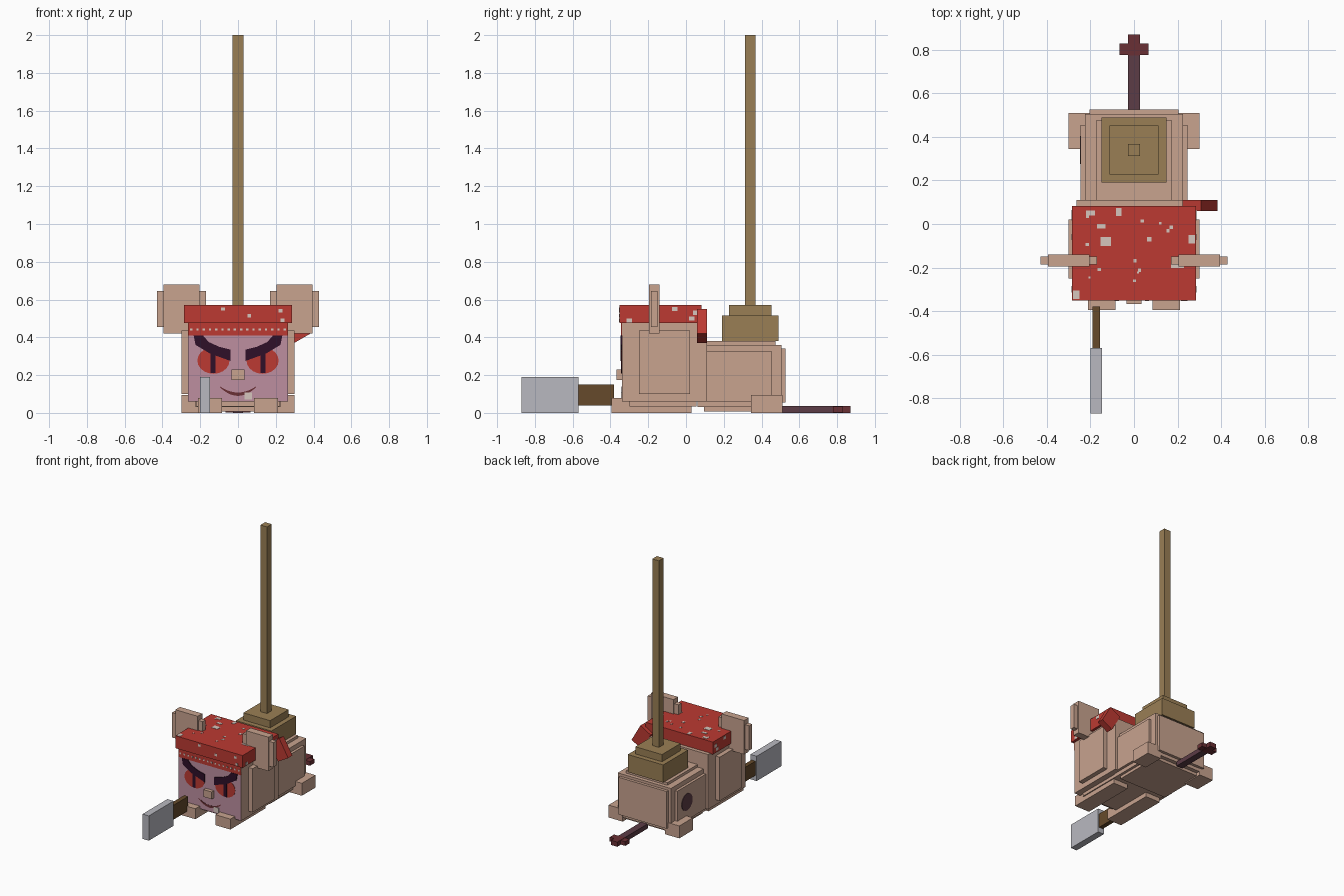
import bpy, bmesh, math, random
from mathutils import Matrix

if "Cube" in bpy.data.objects:
    bpy.data.objects.remove(bpy.data.objects["Cube"])

random.seed(4)


def colour(name, hex_code):
    """One flat material from an sRGB hex code."""
    def lin(c):
        return c / 12.92 if c <= 0.04045 else ((c + 0.055) / 1.055) ** 2.4
    m = bpy.data.materials.new(name)
    rgb = [lin(int(hex_code[i:i + 2], 16) / 255) for i in (0, 2, 4)]
    m.diffuse_color = (*rgb, 1)
    m.use_nodes = True
    m.node_tree.nodes["Principled BSDF"].inputs["Base Color"].default_value = m.diffuse_color
    return m


SKIN = colour("skin", "C8A38F")
RED = colour("cloth_red", "BC3A32")
MAUVE = colour("face_mauve", "BD8FA0")
DARK = colour("dark_purple", "2E1028")
WOOD = colour("pole_wood", "9A7F55")
STEEL = colour("steel", "B9B9C0")
BROWN = colour("handle_brown", "664A2B")
TAIL = colour("tail_plum", "5C3C46")
MAROON = colour("maroon", "6A3035")
PALE = colour("pale_speck", "D6C6BE")


def finish(name, bm, *mats):
    bmesh.ops.recalc_face_normals(bm, faces=bm.faces)
    mesh = bpy.data.meshes.new(name)
    bm.to_mesh(mesh)
    bm.free()
    for m in mats:
        mesh.materials.append(m)
    ob = bpy.data.objects.new(name, mesh)
    bpy.context.collection.objects.link(ob)
    return ob


def add_box(bm, x, y, z):
    """Add a box given as (min, max) on each axis."""
    size = [b - a for a, b in (x, y, z)]
    mid = [(a + b) / 2 for a, b in (x, y, z)]
    bmesh.ops.create_cube(bm, size=1, matrix=Matrix.Translation(mid) @ Matrix.Diagonal((*size, 1)))


def box(name, mat, x, y, z):
    bm = bmesh.new()
    add_box(bm, x, y, z)
    return finish(name, bm, mat)


def pair(name, mat, x, y, z):
    """Matching boxes on the right and left."""
    box(name + "_right", mat, x, y, z)
    box(name + "_left", mat, (-x[1], -x[0]), y, z)


FACE_Y = -0.34


def decal(name, mat, points, depth):
    """Thin plate on the face from an (x, z) outline."""
    bm = bmesh.new()
    face = bm.faces.new([bm.verts.new((x, FACE_Y - depth, z)) for x, z in points])
    out = bmesh.ops.extrude_face_region(bm, geom=[face])
    for v in out["geom"]:
        if isinstance(v, bmesh.types.BMVert):
            v.co.y = FACE_Y + 0.001
    return finish(name, bm, mat)


# Head, with a painted front face
head = box("head", SKIN, (-0.265, 0.265), (FACE_Y, 0.11), (0.06, 0.48))
head.data.materials.append(MAUVE)
for p in head.data.polygons:
    if p.normal.y < -0.9:
        p.material_index = 1
pair("cheek", SKIN, (0.25, 0.30), (-0.25, 0.02), (0.10, 0.435))
box("chin_plate", SKIN, (-0.22, 0.22), (-0.30, 0.055), (0.035, 0.08))
box("nose", SKIN, (-0.035, 0.035), (-0.368, -0.33), (0.175, 0.23))
pair("ear", SKIN, (0.205, 0.395), (-0.195, -0.14), (0.42, 0.68))
pair("ear_rim", SKIN, (0.17, 0.43), (-0.186, -0.15), (0.455, 0.645))

# Eyes, pupils and brows
brow = [(0.235, 0.41), (0.225, 0.36), (0.15, 0.315), (0.04, 0.275),
        (0.04, 0.335), (0.10, 0.35), (0.155, 0.375), (0.185, 0.41)]
for side, s in (("right", 1), ("left", -1)):
    eye = [(s * 0.13 + 0.085 * math.cos(a * math.tau / 20), 0.277 + 0.07 * math.sin(a * math.tau / 20))
           for a in range(20)]
    decal("eye_" + side, RED, eye, 0.002)
    decal("pupil_" + side, DARK, [(s * 0.12, 0.21), (s * 0.145, 0.21), (s * 0.145, 0.33), (s * 0.12, 0.33)], 0.004)
    decal("brow_" + side, DARK, [(s * x, z) for x, z in brow], 0.006)

# Mouth and tooth
arc = [i / 5 for i in range(-5, 6)]
decal("mouth", MAROON, [(0.095 * t, 0.09 + 0.045 * t * t) for t in arc]
      + [(0.095 * t, 0.108 + 0.032 * t * t) for t in reversed(arc)], 0.002)
decal("tooth", PALE, [(0.035, 0.07), (0.075, 0.07), (0.075, 0.108), (0.035, 0.108)], 0.004)

# Bandana: cap, band on the forehead with a row of dots, tilted knot
HX, HY, HZ = (-0.285, 0.285), (-0.352, 0.082), (0.475, 0.57)
box("bandana_cap", RED, HX, HY, HZ)
decal("bandana_band", RED, [(-0.265, 0.41), (0.265, 0.41), (0.265, 0.476), (-0.265, 0.476)], 0.003)
bm = bmesh.new()
for i in range(16):
    x = -0.2475 + 0.033 * i
    add_box(bm, (x - 0.006, x + 0.006), (FACE_Y - 0.005, FACE_Y), (0.436, 0.448))
finish("band_dots", bm, PALE)
knot = box("bandana_knot", RED, (-0.05, 0.05), (-0.026, 0.026), (-0.075, 0.075))
knot.location = (0.303, 0.085, 0.46)
knot.rotation_euler = (0, math.radians(-30), 0)

# Worn specks on the cap
bm = bmesh.new()
T = 0.002


def speck(face, u, v, w, h):
    if face == "top":
        add_box(bm, (u - w, u + w), (v - h, v + h), (HZ[1] - T, HZ[1] + T))
    elif face == "front":
        add_box(bm, (u - w, u + w), (HY[0] - T, HY[0] + T), (v - h, v + h))
    else:
        x = HX[1] if face == "right" else HX[0]
        add_box(bm, (x - T, x + T), (u - w, u + w), (v - h, v + h))


for u, v, w, h in ((-0.13, -0.08, 0.025, 0.02), (-0.20, 0.05, 0.02, 0.012), (-0.07, 0.055, 0.012, 0.018),
                   (-0.265, -0.325, 0.015, 0.02), (0.265, -0.07, 0.015, 0.02), (0.07, -0.07, 0.01, 0.01),
                   (0.20, -0.19, 0.03, 0.012), (-0.19, -0.17, 0.02, 0.01), (-0.15, -0.01, 0.02, 0.01)):
    speck("top", u, v, w, h)
for i in range(14):
    r = random.uniform(0.004, 0.008)
    speck("top", random.uniform(-0.26, 0.26), random.uniform(-0.33, 0.06), r, r)
for u, v in ((0.225, 0.54), (0.235, 0.49), (0.06, 0.515), (-0.08, 0.55)):
    speck("front", u, v, 0.01, 0.009)
for face in ("right", "left"):
    for u, v in ((-0.30, 0.49), (-0.06, 0.55), (0.03, 0.50), (0.05, 0.53)):
        speck(face, u, v, 0.014, 0.011)
finish("cap_specks", bm, PALE)

# Body with raised panels
box("body", SKIN, (-0.225, 0.225), (0.06, 0.505), (0.03, 0.36))
pair("flank_panel", SKIN, (0.20, 0.245), (0.11, 0.455), (0.06, 0.325))
box("rump_panel", SKIN, (-0.205, 0.205), (0.48, 0.527), (0.055, 0.34))
box("back_panel", SKIN, (-0.175, 0.175), (0.11, 0.475), (0.34, 0.38))
box("belly_panel", SKIN, (-0.205, 0.205), (0.095, 0.475), (0.008, 0.05))
bm = bmesh.new()
bmesh.ops.create_cone(bm, cap_ends=True, segments=16, radius1=0.065, radius2=0.065, depth=0.006,
                      matrix=Matrix.Translation((-0.246, 0.34, 0.2)) @ Matrix.Rotation(math.pi / 2, 4, 'Y'))
finish("flank_spot", bm, TAIL)

# Feet
pair("front_foot", SKIN, (0.085, 0.212), (-0.395, 0.03), (0, 0.08))
pair("hind_foot", SKIN, (0.18, 0.30), (0.345, 0.51), (0, 0.095))

# Tail with a cross-shaped tip
box("tail", TAIL, (-0.027, 0.027), (0.50, 0.775), (0, 0.036))
box("tail_tip", MAROON, (-0.027, 0.027), (0.775, 0.87), (0, 0.036))
box("tail_cross", MAROON, (-0.066, 0.066), (0.777, 0.83), (0.002, 0.034))

# Pole and its stepped base
box("pole_base", WOOD, (-0.15, 0.15), (0.19, 0.49), (0.38, 0.515))
box("pole_collar", WOOD, (-0.113, 0.113), (0.228, 0.452), (0.515, 0.57))
box("pole", WOOD, (-0.028, 0.028), (0.312, 0.368), (0.57, 2.0))

# Cleaver
box("cleaver_handle", BROWN, (-0.19, -0.156), (-0.57, -0.38), (0.04, 0.15))
box("cleaver_blade", STEEL, (-0.2, -0.147), (-0.87, -0.57), (0, 0.19))
